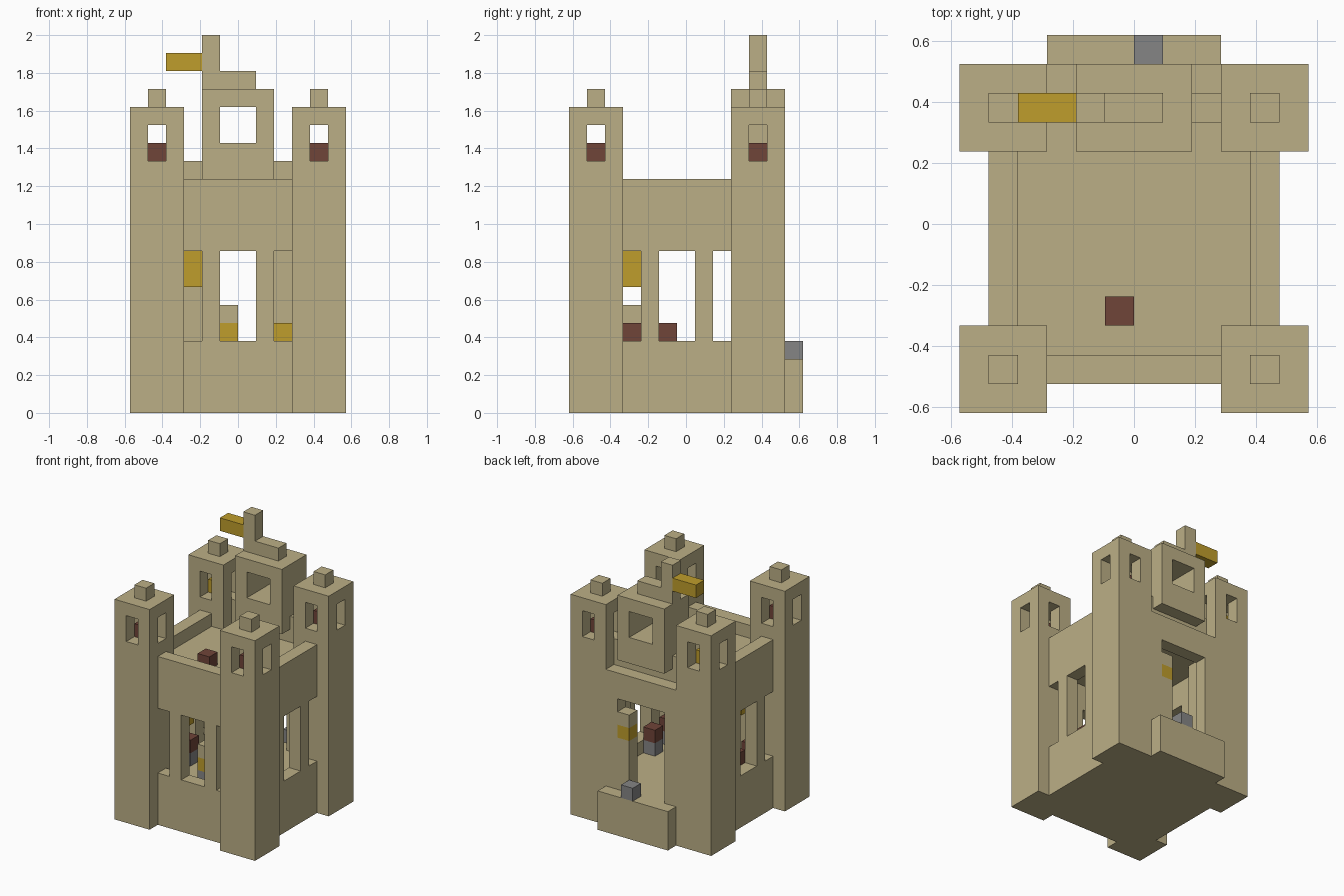
import bpy
import bmesh
from mathutils import Vector

if "Cube" in bpy.data.objects:
    bpy.data.objects.remove(bpy.data.objects["Cube"], do_unlink=True)

U = 2 / 21  # size of one block


def material(name, rgb):
    m = bpy.data.materials.new(name)
    m.use_nodes = True
    color = (*rgb, 1)
    m.diffuse_color = color
    m.node_tree.nodes["Principled BSDF"].inputs["Base Color"].default_value = color
    return m


STONE = material("sandstone", (0.50, 0.43, 0.24))
GOLD = material("gold", (0.52, 0.34, 0.025))
RED = material("dark_red", (0.162, 0.058, 0.04))
GRAY = material("gray", (0.235, 0.235, 0.235))


def part(name, mat, *boxes):
    """One object from boxes given as (x0, x1, y0, y1, z0, z1) in blocks."""
    bm = bmesh.new()
    for x0, x1, y0, y1, z0, z1 in boxes:
        low, high = Vector((x0, y0, z0)), Vector((x1, y1, z1))
        verts = bmesh.ops.create_cube(bm, size=1)["verts"]
        for v in verts:
            v.co = Vector([(low[i] + (v.co[i] + 0.5) * (high[i] - low[i])) * U
                           for i in range(3)])
    mesh = bpy.data.meshes.new(name)
    bm.to_mesh(mesh)
    bm.free()
    mesh.materials.append(mat)
    obj = bpy.data.objects.new(name, mesh)
    bpy.context.collection.objects.link(obj)
    return obj


def block(name, mat, x, y, z, height=1):
    return part(name, mat, (x, x + 1, y, y + 1, z, z + height))


# Corner towers: solid shaft, four posts around the lookout, cap and finial
for side, x in (("right", -6), ("left", 3)):
    for end, y in (("front", -6.5), ("back", 2.5)):
        name = f"{end}_{side}_tower"
        posts = [(x + i, x + i + 1, y + j, y + j + 1, 14, 16)
                 for i in (0, 2) for j in (0, 2)]
        part(name, STONE, (x, x + 3, y, y + 3, 0, 14), *posts,
             (x, x + 3, y, y + 3, 16, 17))
        block(name + "_finial", STONE, x + 1, y + 1, 17)
        lamp = GOLD if (side, end) == ("right", "back") else RED
        block(name + "_lamp", lamp, x + 1, y + 1, 14)

# Floor, porch and roof
part("base", STONE, (-5, 5, -3.5, 2.5, 0, 3), (-3, 3, -5.5, 5.5, 0, 3))
part("porch", STONE, (-3, 3, 5.5, 6.5, 0, 3))
part("roof", STONE, (-4, 4, -3.5, 2.5, 11, 12),
     (-3, 3, -4.5, -3.5, 11, 12), (-3, 3, 2.5, 4.5, 11, 12))

# Front wall: sill, two mullions and lintel
part("front_wall", STONE, (-3, 3, -5.5, -4.5, 3, 4), (-3, 3, -5.5, -4.5, 9, 13),
     *[(x, x + 1, -5.5, -4.5, 4, 9) for x in (-2, 1)])

# Side walls with the same window rhythm
for side, x in (("right", -5), ("left", 4)):
    part(side + "_wall", STONE, (x, x + 1, -3.5, 2.5, 3, 4),
         (x, x + 1, -3.5, 2.5, 9, 13),
         *[(x, x + 1, y, y + 1, 4, 9) for y in (-2.5, 0.5)])

# Back wall with doorway, and the parapet behind its ledge
part("back_wall", STONE, (-3, -2, 4.5, 5.5, 3, 12), (2, 3, 4.5, 5.5, 3, 12),
     (-2, 2, 4.5, 5.5, 10, 12))
part("back_parapet", STONE, (-3, 3, 3.5, 4.5, 12, 14))

# Door post with a gold band
part("door_post", STONE, (1, 2, 4.5, 5.5, 3, 7), (1, 2, 4.5, 5.5, 8, 9))
block("door_post_band", GOLD, 1, 4.5, 7)
block("porch_block", GRAY, 0, 5.5, 3)

# Overhanging gate tower with a square window
part("gate_tower", STONE, (-2, 2, 2.5, 5.5, 13, 15), (-2, 2, 2.5, 5.5, 17, 18),
     (-2, -1, 2.5, 5.5, 15, 17), (1, 2, 2.5, 5.5, 15, 17))
part("flag_mast", STONE, (-2, 1, 3.5, 4.5, 18, 19), (-2, -1, 3.5, 4.5, 19, 21))
part("flag", GOLD, (-4, -2, 3.5, 4.5, 19, 20))

# Seats along the side walls
for side, x in (("right", -4), ("left", 3)):
    for row, y in (("front", -3.5), ("middle", -1.5)):
        block(f"{row}_{side}_seat_base", GRAY, x, y, 3)
        block(f"{row}_{side}_seat", RED, x, y, 4)

# Small furnishings inside and on the roof
block("stand_foot", GRAY, -1, -3.5, 3)
block("stand_body", GOLD, -1, -3.5, 4)
block("stand_top", STONE, -1, -3.5, 5)
block("hanging_lamp", GOLD, -3, -3.5, 7, 2)
block("lamp_hanger", STONE, -3, -3.5, 9, 2)
block("floor_chest", GOLD, 2, -4.5, 4)
block("floor_chest_base", STONE, 2, -4.5, 3)
block("roof_block", RED, -1, -3.5, 12)
